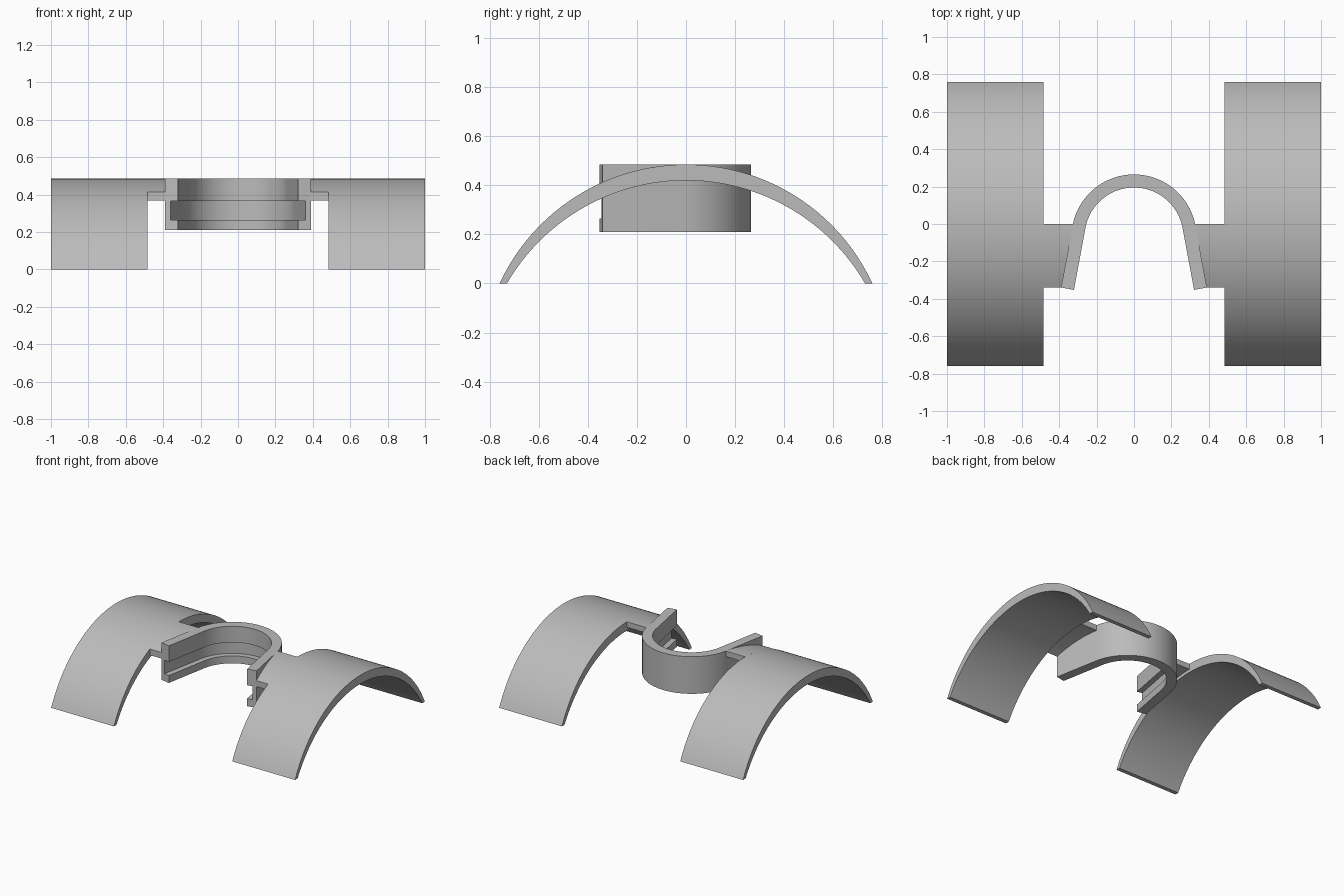
import bpy, bmesh
from math import sin, cos, asin, sqrt, radians, pi

cube = bpy.data.objects.get("Cube")
if cube:
    bpy.data.objects.remove(cube, do_unlink=True)

GREY = (0.5, 0.5, 0.5, 1.0)
grey = bpy.data.materials.new("plain grey")
grey.use_nodes = True
grey.diffuse_color = GREY
grey.node_tree.nodes["Principled BSDF"].inputs["Base Color"].default_value = GREY


def loft(name, sections):
    """Solid through a row of matching closed cross-sections."""
    bm = bmesh.new()
    rings = [[bm.verts.new(p) for p in s] for s in sections]
    n = len(rings[0])
    for a, b in zip(rings, rings[1:]):
        for i in range(n):
            j = (i + 1) % n
            bm.faces.new((a[i], a[j], b[j], b[i]))
    bm.faces.new(rings[0])
    bm.faces.new(rings[-1])
    bmesh.ops.recalc_face_normals(bm, faces=bm.faces)
    mesh = bpy.data.meshes.new(name)
    bm.to_mesh(mesh)
    bm.free()
    mesh.materials.append(grey)
    obj = bpy.data.objects.new(name, mesh)
    bpy.context.collection.objects.link(obj)
    bpy.ops.object.select_all(action='DESELECT')
    obj.select_set(True)
    bpy.context.view_layer.objects.active = obj
    bpy.ops.object.shade_smooth_by_angle(angle=radians(25))
    return obj


TOP, BOTTOM = 0.485, 0.21


def arc(half_width, height, t):
    """Point (y, z) on a circular arch standing on the ground, t from -1 to 1."""
    r = (half_width ** 2 + height ** 2) / (2 * height)
    a = t * asin(half_width / r)
    return r * sin(a), height - r + r * cos(a)


# Curved side shells
STEPS = 64
for side, label in ((1, "left"), (-1, "right")):
    sections = []
    for i in range(STEPS + 1):
        t = 2 * i / STEPS - 1
        yo, zo = arc(0.76, TOP, t)
        yi, zi = arc(0.73, 0.42, t)
        sections.append([(side * x, y, z) for x, y, z in
                         ((0.485, yo, zo), (1, yo, zo), (1, yi, zi), (0.485, yi, zi))])
    loft(label + "_shell", sections)

# Horseshoe clip: a C-shaped wall section swept along legs and arc
SPLAY = radians(10.5)
CENTRE_Y, R_IN, R_GROOVE, R_OUT = -0.069, 0.264, 0.304, 0.334
LEG = 0.337
PROFILE = [(R_OUT, BOTTOM), (R_OUT, TOP), (R_IN, TOP), (R_IN, 0.365),
           (R_GROOVE, 0.365), (R_GROOVE, 0.265), (R_IN, 0.265), (R_IN, BOTTOM)]


def clip_section(angle, leg=0):
    c, s = cos(angle), sin(angle)
    way = 1 if c > 0 else -1
    return [(r * c + way * leg * s, CENTRE_Y + r * s - way * leg * c, z)
            for r, z in PROFILE]


path = [clip_section(SPLAY, LEG)]
path += [clip_section(SPLAY + (pi - 2 * SPLAY) * i / 48) for i in range(49)]
path += [clip_section(pi - SPLAY, LEG)]
loft("horseshoe_clip", path)

# Thin curved bridges joining the clip to the shells
R_TOP, R_BASE, ARCH_Z = 0.838, 0.797, -0.353
for side, label in ((1, "left"), (-1, "right")):
    sections = []
    for i in range(17):
        y = -0.34 * i / 16
        inner = (0.30 - y * sin(SPLAY)) / cos(SPLAY)
        zt = sqrt(R_TOP ** 2 - y * y) + ARCH_Z
        zb = sqrt(R_BASE ** 2 - y * y) + ARCH_Z
        sections.append([(side * x, y, z) for x, z in
                         ((inner, zt), (0.49, zt), (0.49, zb), (inner, zb))])
    loft(label + "_bridge", sections)
